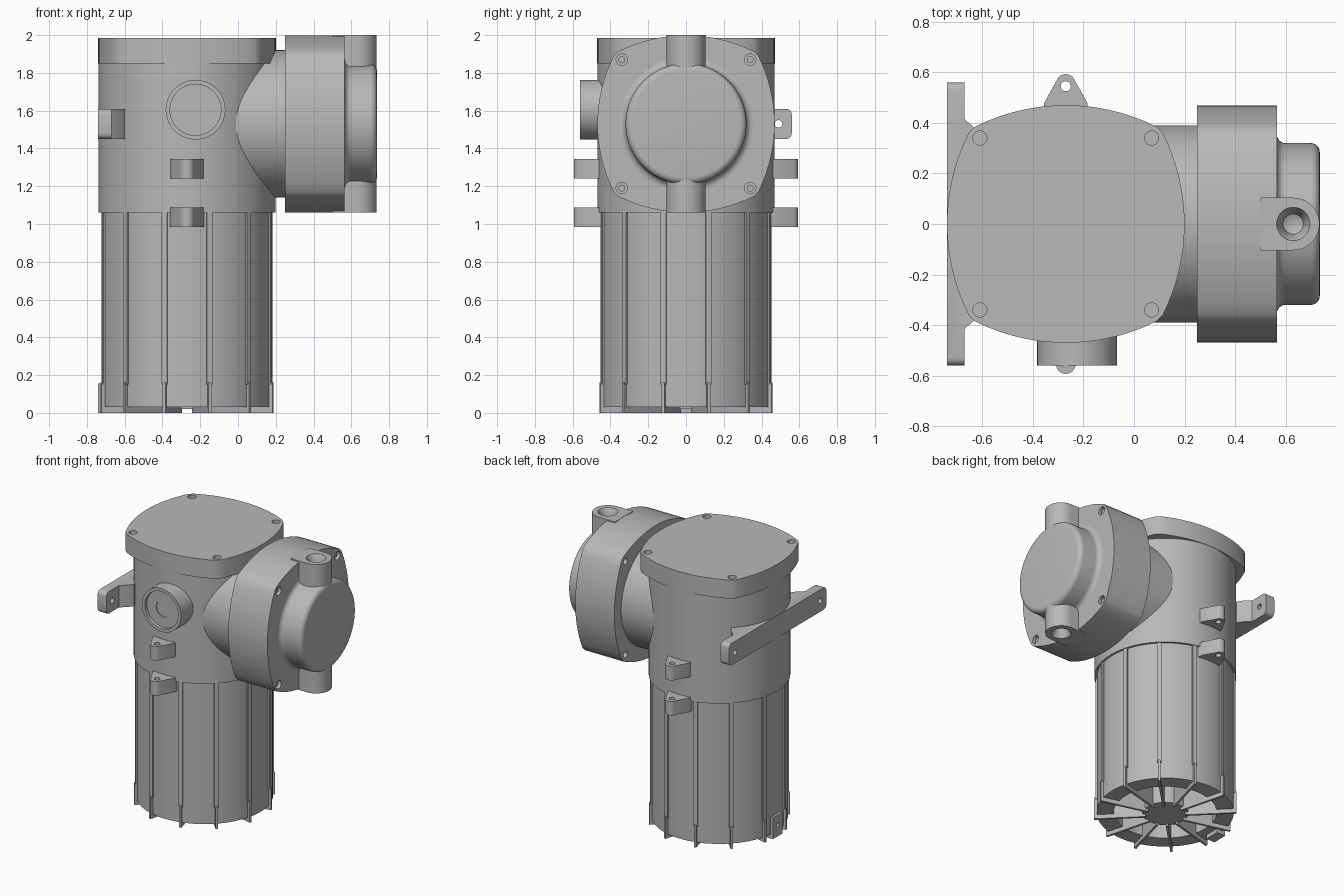
import bpy, bmesh
from math import pi, sin, cos, sqrt, radians
from mathutils import Matrix, Vector

if "Cube" in bpy.data.objects:
    bpy.data.objects.remove(bpy.data.objects["Cube"])

grey = bpy.data.materials.new("cast_grey")
grey.use_nodes = True
grey.diffuse_color = (0.48, 0.48, 0.48, 1)
grey.node_tree.nodes["Principled BSDF"].inputs["Base Color"].default_value = (0.48, 0.48, 0.48, 1)

CX = -0.27      # axis of the main body
JZ = 1.53       # height of the junction box axis
UP = Matrix.Identity(4)
ALONG_X = Matrix(((0, 0, 1, 0), (1, 0, 0, 0), (0, 1, 0, 0), (0, 0, 0, 1)))
FORWARD = Matrix.Rotation(pi / 2, 4, 'X')


def place(x, y, z, turn=UP):
    return Matrix.Translation((x, y, z)) @ turn


def finish(name, bm, matrix=UP):
    bmesh.ops.remove_doubles(bm, verts=bm.verts, dist=1e-5)
    bmesh.ops.recalc_face_normals(bm, faces=bm.faces)
    bm.transform(matrix)
    mesh = bpy.data.meshes.new(name)
    bm.to_mesh(mesh)
    bm.free()
    mesh.materials.append(grey)
    ob = bpy.data.objects.new(name, mesh)
    bpy.context.collection.objects.link(ob)
    return ob


def lathe(name, profile, matrix, steps=64):
    """Turn (radius, height) points round the local z axis."""
    bm = bmesh.new()
    vs = [bm.verts.new((r, 0, z)) for r, z in profile]
    edges = [bm.edges.new(p) for p in zip(vs, vs[1:])]
    bmesh.ops.spin(bm, geom=vs + edges, cent=(0, 0, 0), axis=(0, 0, 1),
                   angle=2 * pi, steps=steps, use_merge=True)
    return finish(name, bm, matrix)


def cylinder(name, r, z0, z1, matrix, steps=64):
    return lathe(name, [(0, z0), (r, z0), (r, z1), (0, z1)], matrix, steps)


def prism(name, outline, z0, z1, matrix):
    bm = bmesh.new()
    face = bm.faces.new([bm.verts.new((x, y, z0)) for x, y in outline])
    top = bmesh.ops.extrude_face_region(bm, geom=[face])["geom"]
    bmesh.ops.translate(bm, vec=(0, 0, z1 - z0),
                        verts=[v for v in top if isinstance(v, bmesh.types.BMVert)])
    return finish(name, bm, matrix)


def cut(ob, cutters):
    for c in cutters:
        mod = ob.modifiers.new("cut", 'BOOLEAN')
        mod.object, mod.operation, mod.solver = c, 'DIFFERENCE', 'EXACT'
        bpy.context.view_layer.objects.active = ob
        bpy.ops.object.modifier_apply(modifier=mod.name)
        bpy.data.objects.remove(c)


def arc(cx, cy, r, a0, a1, n):
    return [(cx + r * cos(radians(a0 + (a1 - a0) * i / n)),
             cy + r * sin(radians(a0 + (a1 - a0) * i / n))) for i in range(n + 1)]


def bulged_square(half, bow=0.8, reach=0.36, n=16):
    """Square outline with four bowed sides and clipped corners."""
    pts = []
    for k in range(4):
        for i in range(n + 1):
            t = reach * (1 - 2 * i / n)
            v = Vector((t, half - bow + sqrt(bow * bow - t * t), 0))
            v.rotate(Matrix.Rotation(k * pi / 2, 3, 'Z'))
            pts.append((v.x, v.y))
    return pts


def box(bm, lo, hi, turn=UP):
    lo, hi = Vector(lo), Vector(hi)
    m = turn @ Matrix.Translation((lo + hi) / 2) @ Matrix.Diagonal((*(hi - lo), 1))
    bmesh.ops.create_cube(bm, size=1, matrix=m)


CORNERS = [(sx * 0.34, sy * 0.34) for sx in (-1, 1) for sy in (-1, 1)]
body = place(CX, 0, 0)
junction = place(0, 0, JZ, ALONG_X)

# Main housing and its bolted lid
cylinder("upper_body", 0.468, 1.06, 1.9, body, 96)
lid = prism("top_lid", bulged_square(0.47), 1.85, 1.985, body)
cut(lid, [cylinder("cutter", 0.028, 1.955, 2.1, body @ place(x, y, 0), 24) for x, y in CORNERS])

# Lower body with a recessed underside
lathe("lower_body", [(0, 0.02), (0.15, 0.02), (0.16, 0.2), (0.34, 0.13), (0.34, 0.03),
                     (0.453, 0.03), (0.453, 1.07), (0, 1.07)], body, 96)

# Vertical ribs that become thin radial fins at the foot
ribs, fins = bmesh.new(), bmesh.new()
for k in range(12):
    turn = Matrix.Rotation(radians(15 + 30 * k), 4, 'Z')
    box(ribs, (0.43, -0.015, 0.15), (0.463, 0.015, 1.062), turn)
    box(fins, (0.13, -0.008, 0), (0.472, 0.008, 0.16), turn)
finish("side_ribs", ribs, body)
finish("foot_fins", fins, body)

# Earthing pad at the foot
pad = bmesh.new()
box(pad, (-0.47, -0.055, 0), (-0.4, 0.055, 0.155))
pad = finish("foot_pad", pad, body)
cut(pad, [cylinder("cutter", 0.016, -0.8, -0.71, place(0, 0, 0.085, ALONG_X), 20)])

# Neck and junction box
cylinder("junction_neck", 0.39, -0.1, 0.27, junction, 96)
jbox = prism("junction_box", bulged_square(0.469), 0.25, 0.565, junction)
holes = []
for y, z in CORNERS:
    spot = place(0, y, JZ + z, ALONG_X)
    holes += [cylinder("cutter", 0.03, 0.53, 0.7, spot, 24),
              cylinder("cutter", 0.022, 0.2, 0.3, spot, 24)]
cut(jbox, holes)
for y, z in CORNERS:
    cylinder("cover_screw", 0.018, 0.5, 0.55, place(0, y, JZ + z, ALONG_X), 20)

# Domed cover with softened base and rim
foot = [(0.32 + 0.035 - x, 0.6 - y) for x, y in arc(0, 0, 0.035, 90, 0, 6)]
rim = arc(0.285, 0.7, 0.035, 0, 90, 6)
lathe("cover_dome", [(0, 0.55), (0.355, 0.55)] +
      arc(0.355, 0.6, 0.035, 270, 180, 6) + rim + [(0, 0.735)], junction, 96)

# Conduit entries above and below the dome
slot = arc(0.63, 0, 0.104, -90, 90, 24) + [(0.5, 0.104), (0.5, -0.104)]
for name, z0, z1, rim_z, s in (("upper_conduit_entry", 1.72, 2.0, 2.0, 1),
                               ("lower_conduit_entry", 1.06, 1.34, 1.06, -1)):
    entry = prism(name, slot, z0, z1, UP)
    cut(entry, [lathe("cutter", [(0, -0.1 * s), (0.04, -0.08 * s), (0.05, -0.03 * s),
                                 (0.066, 0), (0.066, 0.05 * s), (0, 0.05 * s)],
                      place(0.63, 0, rim_z), 32)])

# Front port: cup with a central plug
lathe("front_port", [(0, 0.3), (0.158, 0.3), (0.158, 0.56), (0.135, 0.56), (0.135, 0.535),
                     (0.06, 0.535), (0.06, 0.53), (0, 0.53)],
      place(-0.225, 0, 1.605, FORWARD))

# Paired hinge lugs on the front and back
lug = [(-0.09, 0.44), (0.09, 0.44), (0.085, 0.48)] + arc(0, 0.555, 0.038, 20, 160, 12) + [(-0.085, 0.48)]
for side, flip in (("front", pi), ("back", 0)):
    turn = body @ Matrix.Rotation(flip, 4, 'Z')
    for level, z in (("upper", 1.24), ("lower", 0.985)):
        ob = prism(f"{side}_{level}_lug", lug, z, z + 0.103, turn)
        cut(ob, [cylinder("cutter", 0.02, z - 0.1, z + 0.2, turn @ place(0, 0.545, 0), 20)])

# Wall bracket across the side, with rounded ends and bolt holes
half = [(-0.6, 0.34), (-0.625, 0.375), (-0.67, 0.415), (-0.67, 0.56), (-0.74, 0.56)]
bracket = prism("wall_bracket", half + [(x, -y) for x, y in reversed(half)], 1.45, 1.61, UP)
bm = bmesh.new()
bm.from_mesh(bracket.data)
ends = [e for e in bm.edges if all(abs(v.co.y) > 0.55 for v in e.verts)
        and abs(e.verts[0].co.x - e.verts[1].co.x) > 0.05]
bmesh.ops.bevel(bm, geom=ends, offset=0.03, segments=4, profile=0.5, affect='EDGES')
bm.to_mesh(bracket.data)
bm.free()
cut(bracket, [cylinder("cutter", 0.02, -0.8, -0.6, place(0, s * 0.49, JZ, ALONG_X), 20) for s in (-1, 1)])

# Smooth the curved faces and keep the machined edges crisp
bpy.ops.object.select_all(action='DESELECT')
for ob in bpy.context.collection.objects:
    if ob.type == 'MESH' and grey.name in ob.data.materials:
        ob.select_set(True)
        bpy.context.view_layer.objects.active = ob
bpy.ops.object.shade_smooth_by_angle(angle=radians(30))
